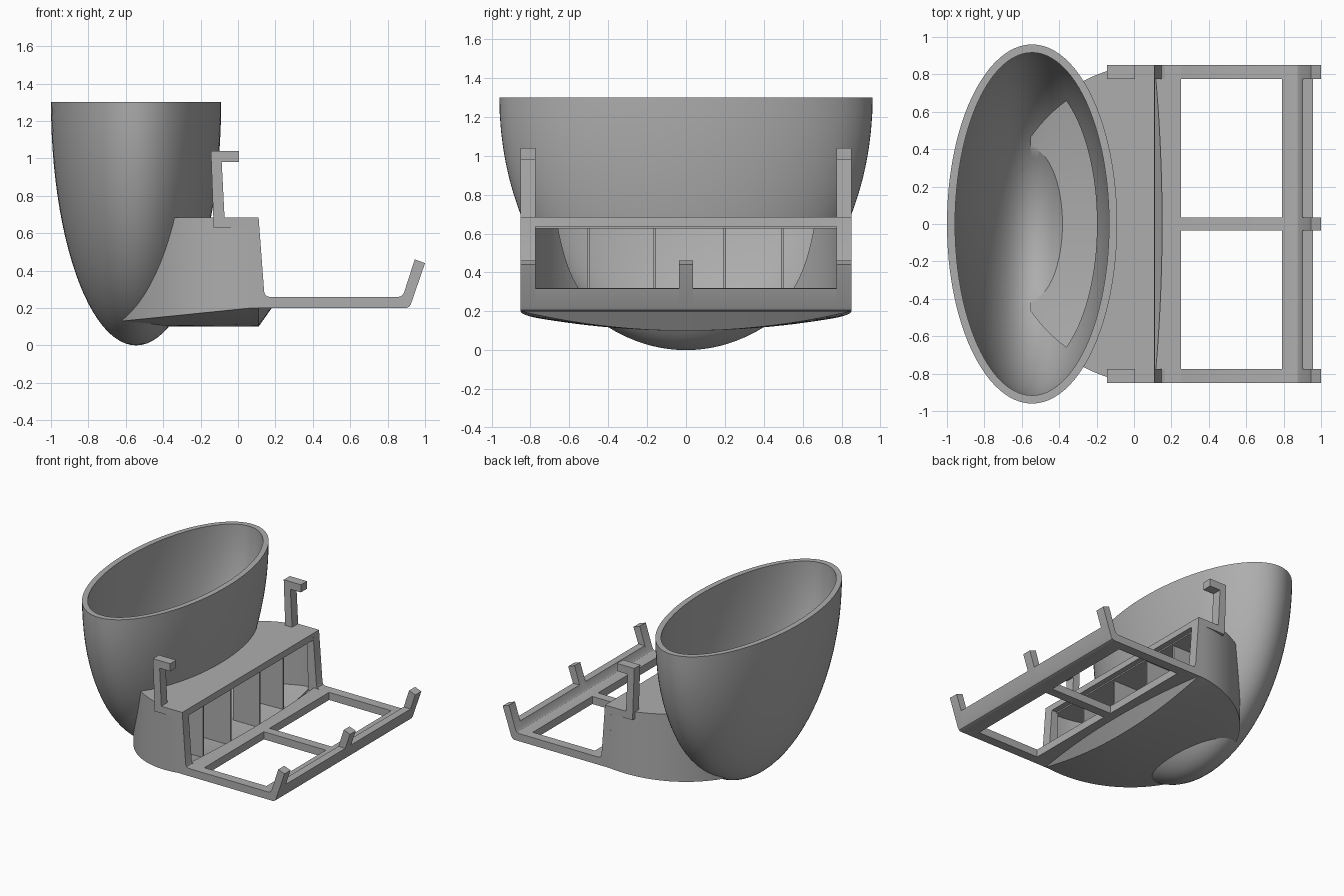
import bpy, bmesh, math
from mathutils import Matrix

if "Cube" in bpy.data.objects:
    bpy.data.objects.remove(bpy.data.objects["Cube"])

grey = bpy.data.materials.new("plain grey")
grey.diffuse_color = (0.42, 0.42, 0.42, 1)
grey.use_nodes = True
grey.node_tree.nodes["Principled BSDF"].inputs["Base Color"].default_value = grey.diffuse_color


def make(name, bm):
    bmesh.ops.recalc_face_normals(bm, faces=bm.faces)
    me = bpy.data.meshes.new(name)
    bm.to_mesh(me)
    bm.free()
    ob = bpy.data.objects.new(name, me)
    bpy.context.collection.objects.link(ob)
    me.materials.append(grey)
    return ob


def loft(name, rings):
    """Closed solid through rings with equal point counts."""
    bm = bmesh.new()
    vs = [[bm.verts.new(p) for p in r] for r in rings]
    n = len(vs[0])
    for a, b in zip(vs, vs[1:]):
        for i in range(n):
            j = (i + 1) % n
            bm.faces.new((a[i], a[j], b[j], b[i]))
    bm.faces.new(vs[0])
    bm.faces.new(vs[-1])
    return make(name, bm)


def side_profile(name, pts, y0, y1):
    """Extrude an x,z profile along y."""
    return loft(name, [[(x, y, z) for x, z in pts] for y in (y0, y1)])


def box(name, x0, x1, y0, y1, z0, z1):
    return side_profile(name, [(x0, z0), (x1, z0), (x1, z1), (x0, z1)], y0, y1)


def ellipsoid(name, rx, ry, rz, rings, half):
    bm = bmesh.new()
    bmesh.ops.create_uvsphere(bm, u_segments=96, v_segments=rings, radius=1)
    if half:
        geom = bm.verts[:] + bm.edges[:] + bm.faces[:]
        bmesh.ops.bisect_plane(bm, geom=geom, plane_co=(0, 0, 0),
                               plane_no=(0, 0, 1), clear_outer=True, dist=1e-4)
        bmesh.ops.holes_fill(bm, edges=[e for e in bm.edges if e.is_boundary], sides=0)
    m = Matrix.Translation((-0.545, 0, 1.3)) @ Matrix.Diagonal((rx, ry, rz, 1))
    bmesh.ops.transform(bm, matrix=m, verts=bm.verts)
    return make(name, bm)


def cut(ob, *tools):
    bpy.context.view_layer.objects.active = ob
    for t in tools:
        m = ob.modifiers.new("cut", 'BOOLEAN')
        m.operation, m.solver, m.object = 'DIFFERENCE', 'EXACT', t
        bpy.ops.object.modifier_apply(modifier=m.name)


def chute(name, x0, x1, inset, z_top):
    """Elliptical plan, flat roof, floor sagging towards the middle."""
    rings = []
    for k in range(33):
        x = x0 + (x1 - x0) * k / 32
        t = min(x, 0.07)
        w = 0.85 * math.sqrt(1 - ((t - 0.07) / 0.78) ** 2) - inset
        sag = 0.03 + 0.07 * (t + 0.62) / 0.69
        ring = [(x, w, z_top), (x, -w, z_top)]
        for i in range(25):
            u = -1 + i / 12
            ring.append((x, u * w, 0.1 + inset * 0.9 + sag * u * u))
        rings.append(ring)
    return loft(name, rings)


# Bowl and chute, opened into each other
bowl = ellipsoid("bowl", 0.455, 0.96, 1.3, 48, True)
bowl_space = ellipsoid("bowl_space_cutter", 0.412, 0.917, 1.257, 47, False)
body = chute("chute", -0.62, 0.07, 0, 0.685)
chute_space = chute("chute_space_cutter", -0.55, 0.2, 0.05, 0.625)
cut(bowl, bowl_space, chute_space)
cut(body, chute_space, bowl_space)
bpy.data.objects.remove(bowl_space)
bpy.data.objects.remove(chute_space)

# Curved lip under the mouth, and the tray bar that follows it
lip, bar = [], []
for i in range(33):
    y = -0.85 + 1.7 * i / 32
    s = 1 - (y / 0.85) ** 2
    zb = 0.2 - 0.1 * s
    lip.append([(0.07, y, zb), (0.11, y, zb), (0.111 + 0.07 * s, y, 0.201),
                (0.112 + 0.04 * s, y, 0.255), (0.09, y, zb + 0.045), (0.07, y, zb + 0.044)])
    xb = 0.11 + 0.04 * s
    bar.append([(xb, y, 0.2), (0.25, y, 0.2), (0.25, y, 0.26), (xb, y, 0.26)])
loft("mouth_lip", lip)
loft("tray_back_bar", bar)

# Mouth header and thin dividers
side_profile("mouth_header", [(0.05, 0.635), (0.113, 0.635), (0.11, 0.685), (0.05, 0.685)], -0.85, 0.85)
for y in (-0.5, -0.16, 0.2, 0.495):
    box("divider", -0.18, 0.05, y - 0.006, y + 0.006, 0.13 + 0.08 * y * y, 0.64)

# Side rails: hook, upright, tray edge and end tab in one profile
rail = [(-0.145, 1.04), (0.005, 1.04), (0.005, 0.98), (-0.087, 0.98), (-0.072, 0.685),
        (0.11, 0.685), (0.14, 0.285), (0.147, 0.268), (0.165, 0.26), (0.86, 0.26),
        (0.875, 0.265), (0.887, 0.28), (0.945, 0.46), (1.0, 0.44), (0.925, 0.222),
        (0.915, 0.206), (0.9, 0.2), (0.07, 0.2), (0.055, 0.63), (-0.13, 0.63)]
for y0, y1 in ((-0.85, -0.775), (0.775, 0.85)):
    side_profile("side_rail", rail, y0, y1)

# Tray middle rail with its tab, and the raised front edge
middle = [(0.2, 0.2), (0.2, 0.26)] + rail[9:17]
side_profile("tray_middle_rail", middle, -0.036, 0.036)
edge = [(0.79, 0.2), (0.79, 0.26)] + rail[9:12] + [(0.9, 0.32), (0.958, 0.318)] + rail[14:17]
side_profile("tray_front_edge", edge, -0.85, 0.85)

for ob in bpy.context.collection.objects:
    bpy.ops.object.select_all(action='DESELECT')
    ob.select_set(True)
    bpy.context.view_layer.objects.active = ob
    bpy.ops.object.shade_smooth_by_angle(angle=math.radians(30))
